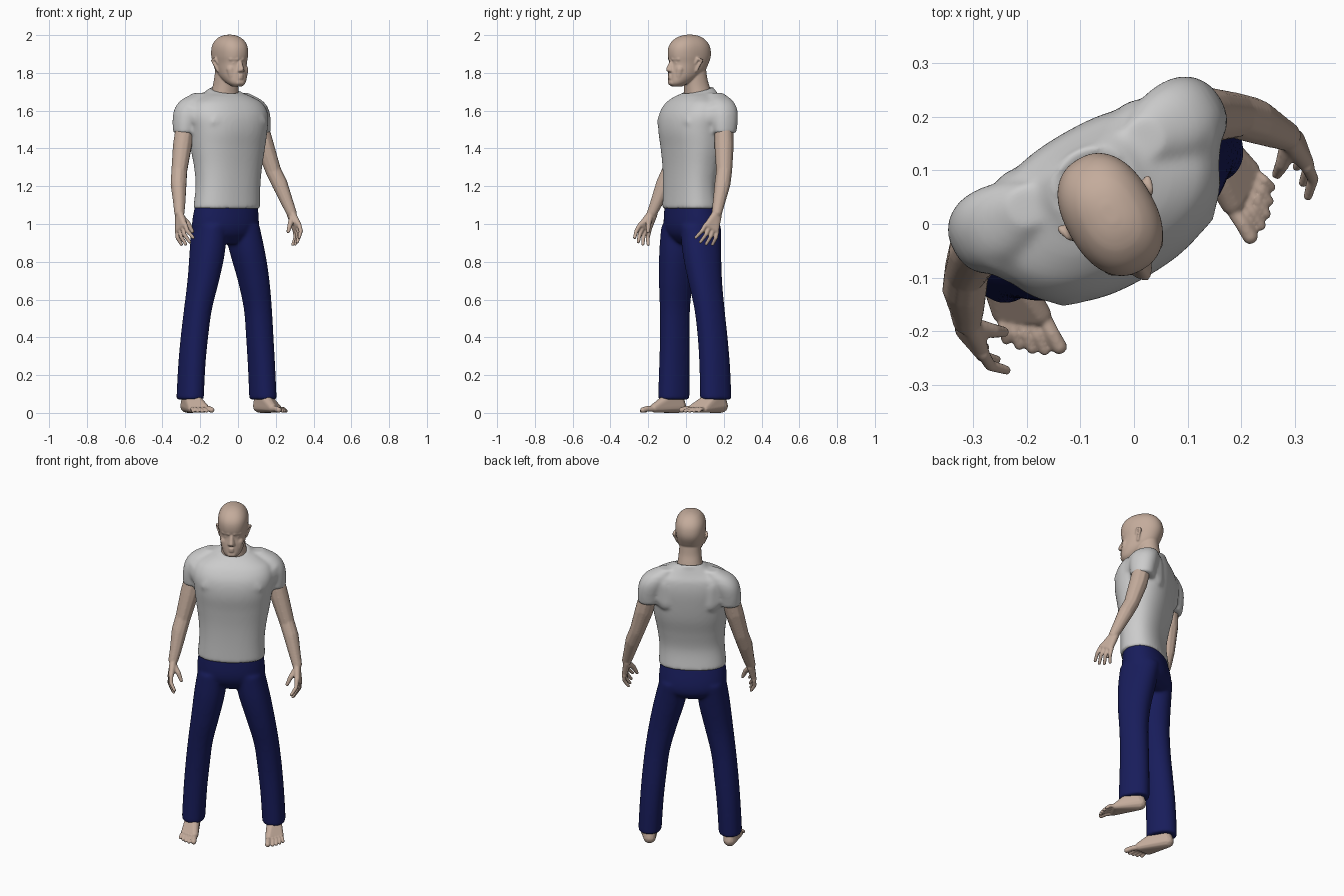
import bpy, bmesh, math
from mathutils import Vector

# The figure is modelled facing -y, then turned and shifted into its stance
TURN, PLACE = math.radians(30), (-0.06, 0.045, 0)


def material(name, rgb):
    m = bpy.data.materials.new(name)
    m.diffuse_color = (*rgb, 1)
    return m


SKIN = material("skin", (0.55, 0.41, 0.33))
NAVY = material("navy cloth", (0.009, 0.012, 0.105))


def smooth_rings(rings, steps=5):
    """Insert spline-interpolated rings between the given ones."""
    rings = [Vector((*r, 0)) if len(r) == 5 else Vector(r) for r in rings]
    out = []
    for i in range(len(rings) - 1):
        p1, p2 = rings[i], rings[i + 1]
        p0, p3 = rings[max(i - 1, 0)], rings[min(i + 2, len(rings) - 1)]
        d1, d2 = p2[0] - p0[0], p3[0] - p1[0]
        h = p2[0] - p1[0]
        m1, m2 = (p2 - p0) * (h / d1), (p3 - p1) * (h / d2)
        for k in range(steps):
            t = k / steps
            out.append(p1 * (2 * t**3 - 3 * t**2 + 1) + m1 * (t**3 - 2 * t**2 + t)
                       + p2 * (3 * t**2 - 2 * t**3) + m2 * (t**3 - t**2))
    return out + [rings[-1]]


def loft(bm, rings, n=2.2, seg=48):
    """Closed skin through rings (z, centre x, half width, front y, back y[, tilt])."""
    loops = []
    for z, cx, a, f, k, t in smooth_rings(rings):
        loop = []
        for i in range(seg):
            c, s = (math.cos(2 * math.pi * i / seg), math.sin(2 * math.pi * i / seg))
            px = math.copysign(abs(c) ** (2 / n), c)
            py = math.copysign(abs(s) ** (2 / n), s)
            loop.append(bm.verts.new((cx + a * px, (f + k) / 2 + (k - f) / 2 * py, z + t * py)))
        loops.append(loop)
    for lo, hi in zip(loops, loops[1:]):
        for i in range(seg):
            j = (i + 1) % seg
            bm.faces.new((lo[i], lo[j], hi[j], hi[i]))
    bm.faces.new(loops[0][::-1])
    bm.faces.new(loops[-1])


def hull(bm, balls):
    """Convex skin stretched over balls (x, y, z, radius)."""
    tmp = bmesh.new()
    for x, y, z, r in balls:
        geo = bmesh.ops.create_icosphere(tmp, subdivisions=2, radius=r)
        bmesh.ops.translate(tmp, verts=geo["verts"], vec=(x, y, z))
    pts = [v.co.copy() for v in tmp.verts]
    tmp.clear()
    vs = [tmp.verts.new(p) for p in pts]
    bmesh.ops.convex_hull(tmp, input=vs)
    bmesh.ops.delete(tmp, geom=[v for v in tmp.verts if not v.link_faces], context="VERTS")
    bmesh.ops.recalc_face_normals(tmp, faces=tmp.faces)
    me = bpy.data.meshes.new("tmp")
    tmp.to_mesh(me)
    tmp.free()
    bm.from_mesh(me)
    bpy.data.meshes.remove(me)


def chain(bm, balls):
    for pair in zip(balls, balls[1:]):
        hull(bm, pair)


def finish(name, bm, mat, voxel, smooth, sway=0):
    """Mirror to the other side, sway at hip height, fuse all pieces and smooth."""
    dup = bmesh.ops.duplicate(bm, geom=bm.verts[:] + bm.edges[:] + bm.faces[:])["geom"]
    for v in dup:
        if isinstance(v, bmesh.types.BMVert):
            v.co.x *= -1
    bmesh.ops.reverse_faces(bm, faces=[f for f in dup if isinstance(f, bmesh.types.BMFace)])
    for v in bm.verts:
        v.co.x += sway * math.exp(-((v.co.z - 1.03) / .25) ** 2)
    me = bpy.data.meshes.new(name)
    bm.to_mesh(me)
    bm.free()
    ob = bpy.data.objects.new(name, me)
    bpy.context.collection.objects.link(ob)
    if mat:
        me.materials.append(mat)
    ob.rotation_euler.z, ob.location = TURN, PLACE
    r = ob.modifiers.new("fuse", "REMESH")
    r.mode, r.voxel_size, r.use_smooth_shade = "VOXEL", voxel, True
    s = ob.modifiers.new("smooth", "SMOOTH")
    s.factor, s.iterations = 0.5, smooth


# Shirt: torso, sleeve, shoulder filling and neckband
bm = bmesh.new()
loft(bm, [(1.08, 0, .187, -.139, .098), (1.2, 0, .181, -.139, .085), (1.3, 0, .189, -.143, .1),
          (1.4, 0, .205, -.153, .124), (1.5, 0, .217, -.166, .138), (1.58, 0, .225, -.157, .143),
          (1.64, 0, .202, -.124, .136), (1.675, 0, .145, -.085, .12), (1.705, 0, .084, -.06, .1, .018)], 2.35)
loft(bm, [(1.48, .223, .062, -.014, .116), (1.55, .217, .068, -.022, .128), (1.61, .198, .074, -.024, .133),
          (1.655, .168, .067, -.01, .122), (1.693, .12, .042, .02, .097)])
hull(bm, [(.12, -.075, 1.54, .075), (.19, .035, 1.585, .08), (.13, .05, 1.605, .085), (.12, .075, 1.5, .06)])
chain(bm, [(.078 * math.cos(i * math.pi / 12), .02 + .078 * math.sin(i * math.pi / 12),
            1.702 + .018 * math.sin(i * math.pi / 12), .009) for i in range(25)])
finish("shirt", bm, None, .0085, 10, -.012)

# Trousers: hips and one leg
bm = bmesh.new()
loft(bm, [(1.1, 0, .178, -.13, .09), (1.0, 0, .188, -.134, .112), (.95, 0, .18, -.122, .112),
          (.92, 0, .14, -.1, .095), (.895, 0, .06, -.075, .06)])
loft(bm, [(.07, .223, .064, -.085, .088), (.25, .213, .065, -.083, .084), (.4, .2, .067, -.085, .076),
          (.55, .183, .069, -.095, .067), (.7, .154, .078, -.114, .068), (.85, .123, .086, -.126, .083),
          (.99, .1, .082, -.125, .1)])
finish("trousers", bm, NAVY, .0085, 10, -.014)

# Arm with hand
bm = bmesh.new()
chain(bm, [(.222, .05, 1.54, .05), (.25, .036, 1.42, .052), (.288, .012, 1.28, .043),
           (.31, -.013, 1.21, .043), (.331, -.05, 1.11, .033), (.343, -.069, 1.06, .028)])
knuckle, across = Vector((.354, -.108, .98)), Vector((-.15, -.8, .45)).normalized()
along = Vector((0, -.4, -.9)).normalized()
palm = [(*(knuckle + across * s), .015) for s in (-.03, .03)]
hull(bm, palm + [(.341, -.06, 1.05, .02), (.343, -.077, 1.055, .02)])
for i, length in enumerate((.07, .086, .092, .084)):    # little finger to index
    base = knuckle + across * (-.036 + .024 * i)
    mid = base + along * length * .5 + across * (i - 1.5) * .005
    tip = mid + along * length * .5 + across * (i - 1.5) * .005 + Vector((-.022, 0, 0))
    chain(bm, [(*base, .0125), (*mid, .0112), (*tip, .009)])
chain(bm, [(.339, -.085, 1.035, .018), (.311, -.11, 1.0, .014), (.293, -.122, .96, .01)])
finish("arms", bm, SKIN, .0045, 4, .014)

# Foot with toes
bm = bmesh.new()
hull(bm, [(.222, .036, .036, .036), (.222, .014, .1, .037), (.218, -.06, .05, .033),
          (.208, -.125, .026, .024), (.266, -.09, .02, .019)])
hull(bm, [(.222, .012, .1, .038), (.22, .01, .18, .042)])
for i in range(5):                                       # big toe to little toe
    t = i / 4
    r = .015 if i == 0 else .0105 - .001 * t
    x = (0, .027, .046, .063, .079)[i]
    chain(bm, [(.204 + .8 * x, -.125 + .035 * t, .022, r * 1.1),
               (.205 + .95 * x, -.17 + .05 * t, .022, r),
               (.205 + x, -.197 + .06 * t ** 1.5, r, r)])
finish("feet", bm, SKIN, .004, 3)

# Head and neck
bm = bmesh.new()
loft(bm, [(1.728, 0, .026, -.136, -.08), (1.745, 0, .046, -.15, -.05), (1.775, 0, .062, -.151, 0),
          (1.81, 0, .071, -.148, .05), (1.85, 0, .077, -.142, .074), (1.89, 0, .083, -.15, .087),
          (1.93, 0, .083, -.148, .084), (1.96, 0, .074, -.133, .07), (1.985, 0, .054, -.104, .043),
          (1.997, 0, .032, -.075, .016), (2.002, 0, .012, -.05, -.01)], 2.3)
loft(bm, [(1.64, 0, .09, -.05, .1), (1.69, 0, .074, -.05, .09), (1.73, 0, .066, -.053, .079),
          (1.77, 0, .062, -.057, .067), (1.82, 0, .058, -.06, .06)])
hull(bm, [(0, -.14, 1.863, .009), (0, -.162, 1.818, .011), (.013, -.151, 1.812, .008),
          (-.013, -.151, 1.812, .008)])                  # nose
hull(bm, [(.014, -.139, 1.874, .011), (.045, -.121, 1.874, .013)])    # brow
hull(bm, [(.04, -.112, 1.818, .025), (.03, -.112, 1.785, .028)])      # cheek
hull(bm, [(.031, -.125, 1.852, .012)])                                # eye
for z in (1.773, 1.785):                                              # lips
    hull(bm, [(-.005, -.151, z, .0075), (.02, -.142, 1.779, .005)])
hull(bm, [(.01, -.139, 1.749, .016), (-.01, -.139, 1.749, .016)])     # chin
chain(bm, [(.072, -.03, 1.812, .008), (.084, -.02, 1.84, .007), (.093, -.009, 1.866, .008),
           (.087, -.03, 1.875, .007), (.076, -.038, 1.852, .007)])    # ear rim
hull(bm, [(.07, -.03, 1.815, .007), (.08, -.015, 1.865, .008), (.073, -.035, 1.862, .007)])
finish("head", bm, SKIN, .0042, 5)
